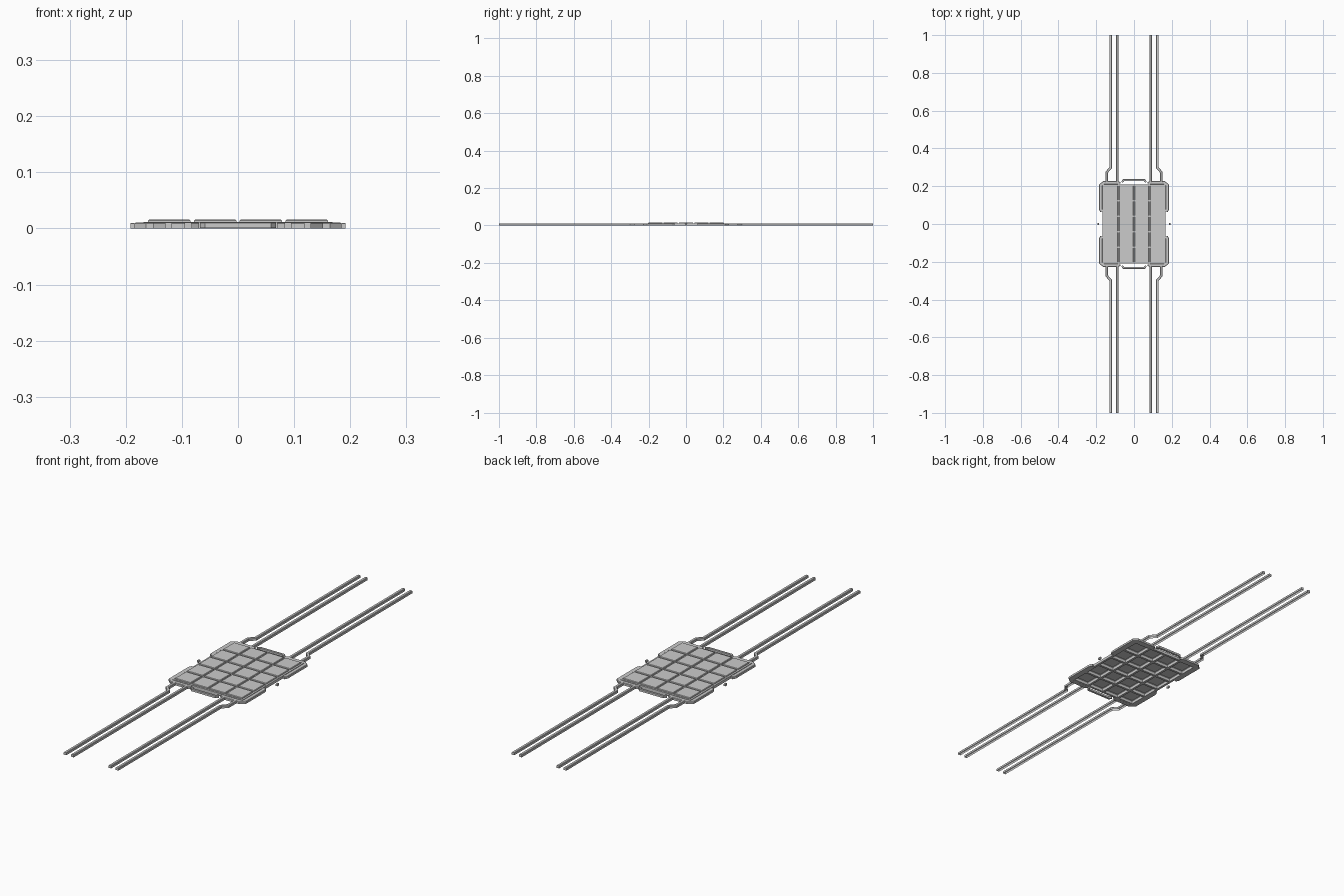
import bpy, bmesh
from mathutils import Vector

if "Cube" in bpy.data.objects:
    bpy.data.objects.remove(bpy.data.objects["Cube"])

PX, PY = 0.163, 0.205          # half size of the tiled deck
COLS, ROWS = 4, 5


def finish(name, bm, mx=False, my=False):
    bmesh.ops.recalc_face_normals(bm, faces=bm.faces)
    me = bpy.data.meshes.new(name)
    bm.to_mesh(me)
    bm.free()
    ob = bpy.data.objects.new(name, me)
    bpy.context.collection.objects.link(ob)
    if mx or my:
        mod = ob.modifiers.new("mirror", 'MIRROR')
        mod.use_axis = (mx, my, False)
        mod.use_clip = False
        mod.merge_threshold = 0.00001
    return ob


def box(bm, x0, x1, y0, y1, z0, z1, c=0.0, bottom=True):
    """Box with a chamfered top edge, optionally open below."""
    rings = []
    for z, i in ((z0, 0), (z1 - c, 0), (z1, c)) if c else ((z0, 0), (z1, 0)):
        rings.append([bm.verts.new(p) for p in (
            (x0 + i, y0 + i, z), (x1 - i, y0 + i, z),
            (x1 - i, y1 - i, z), (x0 + i, y1 - i, z))])
    for a, b in zip(rings, rings[1:]):
        for k in range(4):
            bm.faces.new((a[k], a[(k + 1) % 4], b[(k + 1) % 4], b[k]))
    bm.faces.new(rings[-1])
    if bottom:
        bm.faces.new(rings[0][::-1])


def sweep(bm, path, w, h, c, z0=0.0, bottom=True):
    """Mitred sweep of a chamfered bar, half width w, along a 2D path."""
    pts = [Vector(p) for p in path]
    prof = ((-w, z0), (-w, h - c), (-w + c, h), (w - c, h), (w, h - c), (w, z0))
    rings = []
    for i, p in enumerate(pts):
        d0 = (p - pts[i - 1]).normalized() if i else None
        d1 = (pts[i + 1] - p).normalized() if i < len(pts) - 1 else None
        d0, d1 = d0 or d1, d1 or d0
        t = (d0 + d1).normalized()
        n = Vector((-t.y, t.x)) / max(0.5, t.dot(d0))
        rings.append([bm.verts.new((p.x + n.x * o, p.y + n.y * o, z)) for o, z in prof])
    for a, b in zip(rings, rings[1:]):
        for k in range(6 if bottom else 5):
            j = (k + 1) % 6
            bm.faces.new((a[k], a[j], b[j], b[k]))
    bm.faces.new(rings[0])
    bm.faces.new(rings[-1][::-1])


# Deck tiles: raised plates, hollow underneath
tw, th, g = 2 * PX / COLS, 2 * PY / ROWS, 0.003
bm = bmesh.new()
for i in range(COLS):
    for j in range(ROWS):
        x, y = -PX + i * tw, -PY + j * th
        box(bm, x + g, x + tw - g, y + g, y + th - g, 0.009, 0.016, 0.002, False)
finish("deck_tiles", bm)

# Ribs carrying the tiles and forming the groove floor
bm = bmesh.new()
for i in range(COLS + 1):
    x = -PX + i * tw
    box(bm, x - 0.005, x + 0.005, -PY - 0.005, PY + 0.005, 0.0, 0.0117)
finish("deck_ribs_long", bm)
bm = bmesh.new()
for j in range(ROWS + 1):
    y = -PY + j * th
    box(bm, -PX - 0.005, PX + 0.005, y - 0.005, y + 0.005, 0.0003, 0.012)
finish("deck_ribs_cross", bm)

# Corner brackets wrapping the deck
bm = bmesh.new()
sweep(bm, [(0.170, 0.066), (0.176, 0.078), (0.176, 0.205), (0.161, 0.218), (0.084, 0.218),
           (0.074, 0.212)], 0.0085, 0.0105, 0.002)
finish("corner_brackets", bm, True, True)

# Outer rails with a jog next to the deck
bm = bmesh.new()
sweep(bm, [(0.145, 0.222), (0.145, 0.274), (0.124, 0.297), (0.124, 1.0)],
      0.0065, 0.011, 0.002, bottom=False)
finish("outer_rails", bm, True, True)

# Inner rails
bm = bmesh.new()
sweep(bm, [(0.089, 0.222), (0.089, 1.0)], 0.0065, 0.011, 0.002, bottom=False)
finish("inner_rails", bm, True, True)

# End bars between the rails with hooked-in tips
bm = bmesh.new()
sweep(bm, [(-0.064, 0.222), (-0.056, 0.232), (0.056, 0.232), (0.064, 0.222)],
      0.005, 0.011, 0.0015, 0.001)
finish("end_bars", bm, False, True)

# Small side pegs
bm = bmesh.new()
box(bm, 0.184, 0.192, -0.006, 0.006, 0.0, 0.010, 0.0015)
finish("side_pegs", bm, True, False)
